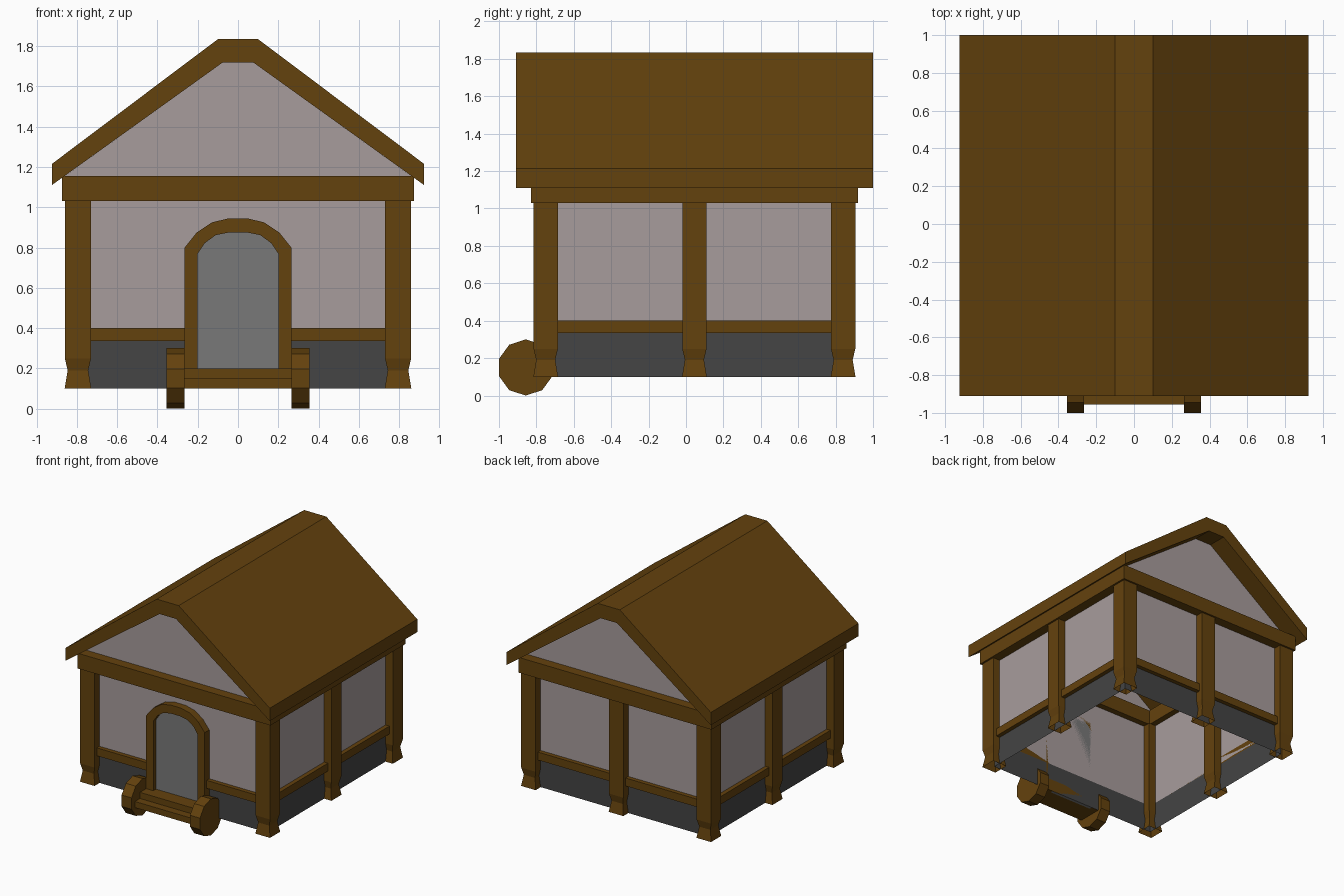
import bpy, bmesh, math
from mathutils import Matrix, Vector

if "Cube" in bpy.data.objects:
    bpy.data.objects.remove(bpy.data.objects["Cube"])

YC = 0.045          # centre of the house body along y
WX, WY = 0.795, 0.795   # wall planes, half extents (pass through post centres)


def material(name, rgb):
    m = bpy.data.materials.new(name)
    m.diffuse_color = (*rgb, 1)
    m.use_nodes = True
    m.node_tree.nodes["Principled BSDF"].inputs["Base Color"].default_value = m.diffuse_color
    return m


WOOD = material("wood", (0.127, 0.054, 0.004))
PLASTER = material("plaster", (0.39, 0.335, 0.335))
STONE = material("stone", (0.058, 0.058, 0.058))
DOOR = material("door_grey", (0.19, 0.19, 0.19))


def finish(name, bm, mat):
    bmesh.ops.recalc_face_normals(bm, faces=bm.faces[:])
    me = bpy.data.meshes.new(name)
    bm.to_mesh(me)
    bm.free()
    me.materials.append(mat)
    ob = bpy.data.objects.new(name, me)
    bpy.context.collection.objects.link(ob)
    return ob


def box(name, x0, x1, y0, y1, z0, z1, mat=WOOD):
    bm = bmesh.new()
    size = Matrix.Diagonal((x1 - x0, y1 - y0, z1 - z0, 1))
    mid = Matrix.Translation(((x0 + x1) / 2, (y0 + y1) / 2, (z0 + z1) / 2))
    bmesh.ops.create_cube(bm, size=1, matrix=mid @ size)
    return finish(name, bm, mat)


def extrude_xz(name, profile, y0, y1, mat=WOOD):
    """Flat outline in the xz plane, pushed from y0 to y1."""
    bm = bmesh.new()
    face = bm.faces.new([bm.verts.new((x, y0, z)) for x, z in profile])
    if y1 != y0:
        geom = bmesh.ops.extrude_face_region(bm, geom=[face], use_keep_orig=True)["geom"]
        bmesh.ops.translate(bm, vec=(0, y1 - y0, 0),
                            verts=[g for g in geom if isinstance(g, bmesh.types.BMVert)])
    return finish(name, bm, mat)


def mirrored(half):
    """Right half listed bottom to top, completed with its left half."""
    return half + [(-x, z) for x, z in reversed(half) if x > 0]


def wall_ring(name, z0, z1, mat):
    bm = bmesh.new()
    corners = [(-WX, -WY), (WX, -WY), (WX, WY), (-WX, WY)]
    low, high = [[bm.verts.new((x, y + YC, z)) for x, y in corners] for z in (z0, z1)]
    for i in range(4):
        j = (i + 1) % 4
        bm.faces.new((low[i], low[j], high[j], high[i]))
    return finish(name, bm, mat)


# Walls: stone base and plaster above, open underneath
wall_ring("stone_base", 0.1, 0.335, STONE)
wall_ring("plaster_walls", 0.335, 1.155, PLASTER)


# Posts with a pinched foot, open at the bottom
def post(name, x, y):
    bm = bmesh.new()
    rings = []
    for z, h in ((0.1, 0.066), (0.19, 0.051), (0.25, 0.065), (1.03, 0.065)):
        rings.append([bm.verts.new((x + sx * h, y + sy * h, z))
                      for sx, sy in ((-1, -1), (1, -1), (1, 1), (-1, 1))])
    for a, b in zip(rings, rings[1:]):
        for i in range(4):
            j = (i + 1) % 4
            bm.faces.new((a[i], a[j], b[j], b[i]))
    finish(name, bm, WOOD)


for sx, side in ((-1, "left"), (1, "right")):
    for sy, place in ((-1, "front"), (0, "middle"), (1, "back")):
        post(f"{place}_{side}_post", sx * WX, YC + sy * WY)
post("back_middle_post", 0, YC + WY)

# Trim rails above the stone base
T = 0.035
for sx, side in ((-1, "left"), (1, "right")):
    a, b = sorted((sx * WX, sx * (WX + T)))
    box(f"{side}_rail", a, b, YC - WY, YC + WY, 0.335, 0.4)
    a, b = sorted((sx * 0.23, sx * WX))
    box(f"front_{side}_rail", a, b, YC - WY - T, YC - WY, 0.335, 0.4)
box("back_rail", -WX, WX, YC + WY, YC + WY + T, 0.335, 0.4)

# Beam ring on top of the posts
for s, side in ((-1, "left"), (1, "right")):
    a, b = sorted((s * 0.745, s * 0.875))
    box(f"{side}_beam", a, b, YC - 0.745, YC + 0.745, 1.03, 1.155)
for s, side in ((-1, "front"), (1, "back")):
    a, b = sorted((YC + s * 0.745, YC + s * 0.875))
    box(f"{side}_beam", -0.875, 0.875, a, b, 1.03, 1.155)

# Roof shell with a flat ridge
outer = mirrored([(0.925, 1.215), (0.1, 1.835)])
inner = mirrored([(0.925, 1.11), (0.075, 1.72)])
extrude_xz("roof", outer + inner[::-1], -0.91, 1.0)

# Plaster gables
gable = mirrored([(0.862, 1.155), (0.075, 1.72)])
extrude_xz("front_gable", gable, YC - WY, YC - WY, PLASTER)
extrude_xz("back_gable", gable, YC + WY, YC + WY, PLASTER)

# Arched door and frame
arch_out = mirrored([(0.265, 0.1), (0.265, 0.8), (0.205, 0.875), (0.13, 0.925), (0.05, 0.944)])
arch_in = mirrored([(0.2, 0.1), (0.2, 0.77), (0.165, 0.822), (0.11, 0.862), (0.045, 0.875)])
extrude_xz("door_frame", arch_out + arch_in[::-1], -0.81, -0.75)
extrude_xz("door", arch_in, -0.775, -0.75, DOOR)

# Two steps between round log ends
box("lower_step", -0.265, 0.265, -0.955, -0.75, 0.1, 0.15)
box("upper_step", -0.265, 0.265, -0.89, -0.75, 0.15, 0.2)
for s, side in ((-1, "left"), (1, "right")):
    ring = [Vector((s * 0.265, -0.857 + 0.15 * math.cos(a), 0.15 + 0.15 * math.sin(a)))
            for a in (math.radians(18 + 36 * i) for i in range(10))]
    bm = bmesh.new()
    near = [bm.verts.new(v) for v in ring]
    far = [bm.verts.new(v + Vector((s * 0.09, 0, 0))) for v in ring]
    bm.faces.new(near)
    bm.faces.new(far)
    for i in range(10):
        j = (i + 1) % 10
        bm.faces.new((near[i], near[j], far[j], far[i]))
    finish(f"{side}_step_log", bm, WOOD)
